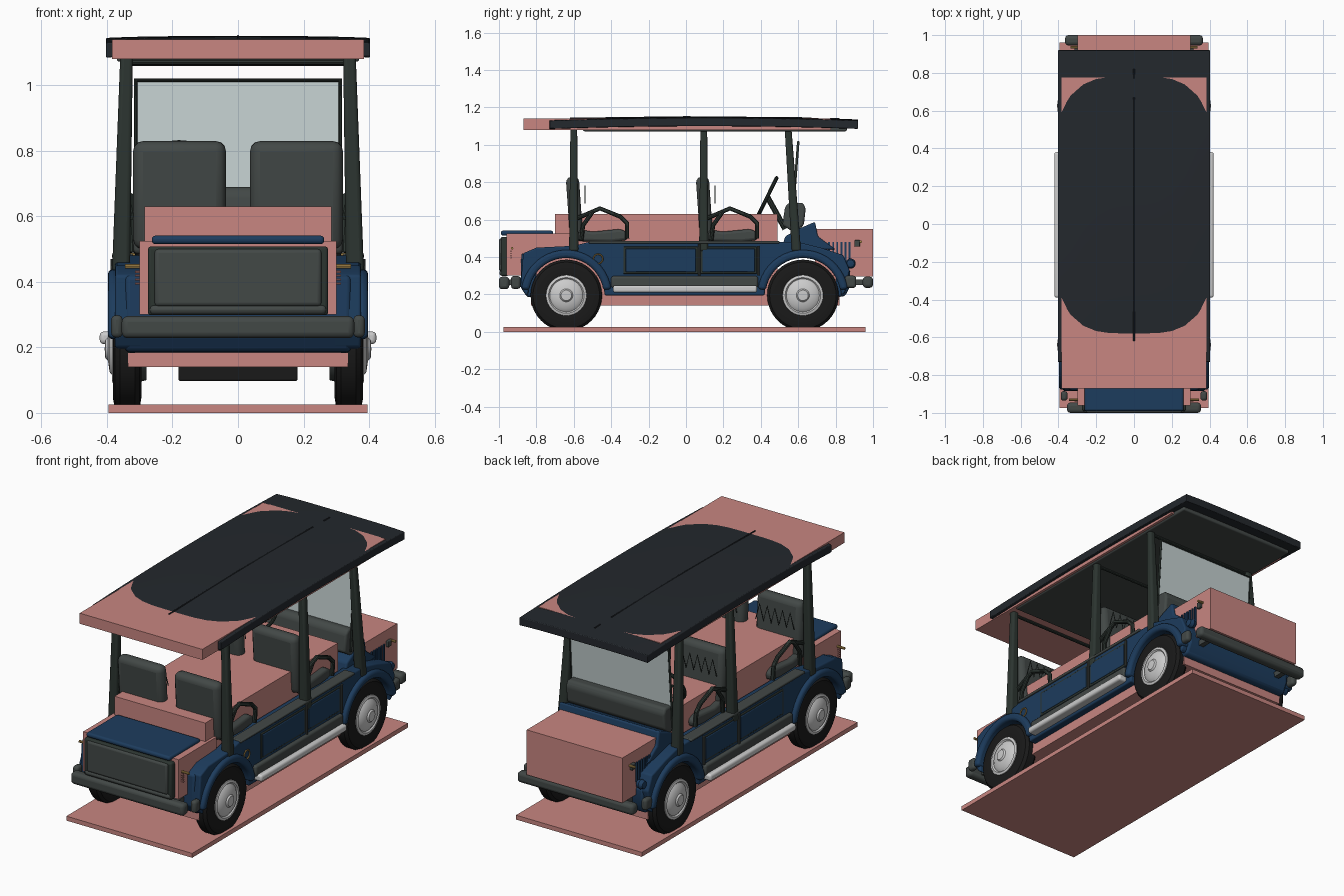
import bpy, bmesh, math
from mathutils import Vector

if "Cube" in bpy.data.objects:
    bpy.data.objects.remove(bpy.data.objects["Cube"])

def material(name, r, g, b):
    m = bpy.data.materials.new(name)
    m.diffuse_color = (r, g, b, 1)
    m.use_nodes = True
    m.node_tree.nodes["Principled BSDF"].inputs["Base Color"].default_value = m.diffuse_color
    return m

BLUE = material("blue_paint", .012, .045, .11)
PINK = material("pink_block", .58, .24, .22)
GREY = material("dark_grey", .055, .065, .062)
POST = material("post_green", .025, .035, .03)
ROOF = material("roof_dark", .017, .021, .026)
TIRE = material("tire_black", .01, .01, .01)
LIGHT = material("light_metal", .55, .55, .55)
GLASS = material("glass_tint", .55, .63, .63)
AMBER = material("amber", .45, .28, .08)

def finish(bm, name, mat, bevel=0, seg=3):
    bmesh.ops.recalc_face_normals(bm, faces=bm.faces)
    me = bpy.data.meshes.new(name)
    bm.to_mesh(me)
    bm.free()
    ob = bpy.data.objects.new(name, me)
    bpy.context.collection.objects.link(ob)
    me.materials.append(mat)
    if bevel:
        b = ob.modifiers.new("bevel", 'BEVEL')
        b.width, b.segments, b.limit_method = bevel, seg, 'ANGLE'
    if mat is not PINK:
        bpy.ops.object.select_all(action='DESELECT')
        ob.select_set(True)
        bpy.context.view_layer.objects.active = ob
        bpy.ops.object.shade_smooth_by_angle()
    return ob

def box(name, x0, x1, y0, y1, z0, z1, mat, bevel=0):
    bm = bmesh.new()
    bmesh.ops.create_cube(bm, size=1)
    for v in bm.verts:
        v.co = ((x0+x1)/2 + v.co.x*(x1-x0), (y0+y1)/2 + v.co.y*(y1-y0), (z0+z1)/2 + v.co.z*(z1-z0))
    return finish(bm, name, mat, bevel)

def prism(name, pts, x0, x1, mat, bevel=0):
    # side profile (y, z) extruded along x
    bm = bmesh.new()
    f = bm.faces.new([bm.verts.new((x0, y, z)) for y, z in pts])
    r = bmesh.ops.extrude_face_region(bm, geom=[f])
    for v in r['geom']:
        if isinstance(v, bmesh.types.BMVert):
            v.co.x = x1
    return finish(bm, name, mat, bevel)

def lathe(name, prof, y, z, mat, steps=40):
    # profile (x, radius) spun about an x-directed axis
    bm = bmesh.new()
    vs = [bm.verts.new((x, y, z + r)) for x, r in prof]
    es = [bm.edges.new(p) for p in zip(vs, vs[1:])]
    bmesh.ops.spin(bm, geom=vs + es, cent=(0, y, z), axis=(1, 0, 0), angle=2*math.pi, steps=steps)
    bmesh.ops.remove_doubles(bm, verts=bm.verts, dist=1e-4)
    return finish(bm, name, mat)

def tube(name, pts, r, mat, closed=False, res=3):
    cu = bpy.data.curves.new(name, 'CURVE')
    cu.dimensions, cu.bevel_depth, cu.bevel_resolution, cu.use_fill_caps = '3D', r, res, True
    sp = cu.splines.new('POLY')
    sp.points.add(len(pts) - 1)
    for p, c in zip(sp.points, pts):
        p.co = (*c, 1)
    sp.use_cyclic_u = closed
    ob = bpy.data.objects.new(name, cu)
    bpy.context.collection.objects.link(ob)
    cu.materials.append(mat)
    bpy.ops.object.select_all(action='DESELECT')
    ob.select_set(True)
    bpy.context.view_layer.objects.active = ob
    bpy.ops.object.convert(target='MESH')
    bpy.ops.object.shade_smooth_by_angle()

def arc(cy, cz, r, a0, a1, n):
    return [(cy + r*math.cos(math.radians(a0 + (a1-a0)*i/n)),
             cz + r*math.sin(math.radians(a0 + (a1-a0)*i/n))) for i in range(n+1)]

RW, FW, WZ = -.64, .625, .195     # wheel positions

# plain pink blocks
box("ground_block", -.395, .395, -.975, .96, 0, .025, PINK)
box("floor_block", -.335, .335, -.83, .82, .14, .30, PINK)
box("seat_block", -.285, .285, -.70, .49, .20, .63, PINK)
box("rear_block", -.30, .30, -.96, -.62, .30, .525, PINK)
box("nose_block", -.30, .30, .69, 1.0, .295, .55, PINK)
box("roof_block", -.385, .385, -.87, .775, 1.08, 1.14, PINK)

# roof with a gentle crown
bm = bmesh.new()
bmesh.ops.create_cube(bm, size=1)
bmesh.ops.subdivide_edges(bm, edges=bm.edges, cuts=11, use_grid_fill=True)
for v in bm.verts:
    x, y = v.co.x*.806, .095 + v.co.y*1.65
    v.co = (x, y, 1.15 - .21*x**4 - .0216*(y-.1)**2 + (v.co.z-.5)*.045)
finish(bm, "roof", ROOF, .018)
box("roof_liner", -.37, .37, -.55, .86, 1.072, 1.11, GREY, .008)
tube("roof_seam", [(0, -.62, 1.141), (0, 0, 1.149), (0, .67, 1.143)], .004, ROOF)
tube("roof_seam_front", [(0, .77, 1.14), (0, .82, 1.139)], .004, ROOF)

# body side profile with wheel arches
side = [(-.885, .24), (-.86, .20)] + arc(RW, WZ, .205, 180, 0, 16) + arc(FW, WZ, .205, 180, 0, 16) + \
       [(.85, .21), (.875, .33), (.84, .41), (.72, .45), (.60, .48), (-.52, .48), (-.60, .46),
        (-.80, .45), (-.87, .42)]
for s, tag in ((1, "right"), (-1, "left")):
    prism("body_side_" + tag, side, s*.29, s*.375, BLUE, .008)
    # fenders, tyres, hubs
    for cy, end in ((RW, "rear"), (FW, "front")):
        n = f"{end}_{tag}"
        prism("fender_" + n, arc(cy, WZ, .243, 172, 8, 20) + arc(cy, WZ, .2, 8, 172, 20), s*.30, s*.397, BLUE, .015)
        lathe("tire_" + n, [(s*.30, .10), (s*.295, .15), (s*.30, .178), (s*.315, .191), (s*.36, .191),
                            (s*.376, .178), (s*.382, .15), (s*.378, .11), (s*.37, .10)], cy, WZ, TIRE)
        lathe("hubcap_" + n, [(s*.36, .112), (s*.381, .108), (s*.385, .095), (s*.378, .088), (s*.392, .07),
                              (s*.397, .035), (s*.405, .028), (s*.407, 0)], cy, WZ, LIGHT, 32)
        lathe("brake_drum_" + n, [(s*.28, 0), (s*.28, .095), (s*.30, .10)], cy, WZ, GREY, 24)
    # door panels, sill and running board
    for k, (a, b) in enumerate(((-.335, .065), (.075, .38))):
        box(f"panel_frame_{tag}_{k}", s*.36, s*.379, a, b, .31, .455, POST, .004)
        box(f"side_panel_{tag}_{k}", s*.36, s*.383, a+.012, b-.012, .32, .445, BLUE, .004)
    tube("door_trim_" + tag, [(s*.382, .07, .30), (s*.382, .07, .47)], .007, GREY)
    tube("rear_door_trim_" + tag, [(s*.382, .385, .30), (s*.382, .385, .46)], .007, GREY)
    box("side_rail_" + tag, s*.32, s*.385, -.52, .50, .472, .486, GREY, .005)
    box("sill_" + tag, s*.34, s*.395, -.40, .385, .235, .298, GREY, .012)
    box("running_board_" + tag, s*.34, s*.422, -.39, .38, .21, .248, LIGHT, .012)
    # roof posts
    for n, y0, y1 in (("rear", -.60, -.60), ("middle", .095, .095), ("front", .59, .545)):
        bm = bmesh.new()
        bmesh.ops.create_cube(bm, size=1)
        for v in bm.verts:
            top = v.co.z > 0
            v.co = (s*(.34 if top else .357) + v.co.x*(.038 if top else .055),
                    (y1 if top else y0) + v.co.y*(.036 if top else .05), 1.10 if top else .43)
        finish(bm, f"post_{n}_{tag}", POST, .012)
    # seats with armrests and back springs
    for y, n in ((.095, "front"), (-.60, "rear")):
        n += "_" + tag
        ob = box("seat_back_" + n, s*.037, s*.32, -.035, .035, 0, .33, GREY, .03)
        ob.location = (0, y + .015, .50)
        ob.rotation_euler.x = math.radians(4)
        prism("seat_cushion_" + n, [(y+.02, .485), (y+.20, .48), (y+.285, .49), (y+.29, .53), (y+.25, .55),
                                    (y+.10, .535), (y+.02, .55)], s*.037, s*.32, GREY, .015)
        tube("armrest_" + n, [(s*.325, y+.0, .60), (s*.33, y+.06, .625), (s*.33, y+.14, .66), (s*.33, y+.25, .615),
                              (s*.33, y+.285, .58), (s*.325, y+.285, .50)], .012, POST)
        tube("armrest_brace_" + n, [(s*.33, y+.10, .64), (s*.33, y+.05, .57), (s*.325, y+.04, .49)], .012, POST)
        tube("back_springs_" + n, [(s*(.06+.024*i), y+.06, .69 + .09*(i % 2)) for i in range(11)], .003, POST, res=1)
    # lamps, grille slats, bumper ends
    tube("rear_marker_" + tag, [(s*.26, -.93, .447), (s*.345, -.93, .447)], .007, AMBER)
    tube("front_marker_" + tag, [(s*.29, .935, .482), (s*.335, .935, .482)], .007, AMBER)
    box("marker_base_" + tag, s*.29, s*.315, .90, .93, .455, .49, GREY, .004)
    for i in range(4):
        tube(f"tail_lamp_{tag}_{i}", [(s*.27, -.935, .395+.012*i), (s*.315, -.935, .395+.012*i)], .004, PINK, res=1)
    for i in range(6):
        box(f"grille_slat_{tag}_{i}", s*.29, s*.308, .76+.022*i, .77+.022*i, .37, .48, BLUE)
    lathe("headlight_" + tag, [(s*.31, 0), (s*.315, .02), (s*.335, .027), (s*.355, .02), (s*.36, 0)], .88, .365, BLUE, 20)
    box("front_bumper_end_" + tag, s*.352, s*.387, .85, .91, .235, .30, GREY, .014)
    box("rear_bumper_end_" + tag, s*.352, s*.387, -.935, -.885, .23, .298, GREY, .014)
    box("front_bumper_arm_" + tag, s*.25, s*.28, .82, .96, .25, .28, GREY)
    box("rear_bumper_arm_" + tag, s*.25, s*.28, -.96, -.84, .25, .28, GREY)

# filler cap ring
tube("filler_ring", [(.385, y, z) for y, z in arc(-.47, .39, .025, 0, 345, 23)], .004, AMBER, True)

# bumpers
box("front_bumper", -.365, .365, .945, 1.0, .235, .295, GREY, .018)
box("rear_bumper", -.355, .355, -1.0, -.945, .228, .295, GREY, .018)

# rear end
box("rear_panel_frame", -.275, .275, -.99, -.95, .298, .508, POST, .01)
box("rear_panel", -.255, .255, -1.0, -.96, .325, .50, GREY, .012)
box("rear_lower_roll", -.27, .27, -.998, -.955, .30, .33, GREY, .014)
box("rear_lid", -.263, .263, -.99, -.71, .515, .541, BLUE, .011)
prism("rear_apron", [(-.885, .24), (-.85, .185), (-.80, .185), (-.80, .42), (-.88, .42)], -.345, .345, BLUE, .015)

# front end: cowl, dash and apron
prism("front_apron", [(.80, .185), (.85, .19), (.88, .25), (.875, .34), (.80, .34)], -.345, .345, BLUE, .015)
prism("cowl", [(.51, .44), (.53, .51), (.60, .55), (.69, .588), (.705, .51), (.80, .44)], -.315, .315, BLUE, .01)
prism("dash_pad", [(.515, .57), (.53, .67), (.55, .69), (.625, .69), (.64, .66), (.63, .57), (.58, .53)],
      -.31, .31, GREY, .012)

# windshield
for n, z0, z1, m, x in (("windshield", .56, 1.01, GLASS, .31),):
    prism(n, [(.568, z0), (.598, z1), (.602, z1), (.572, z0)], -x, x, m)
tube("windshield_frame", [(-.312, .565, .56), (-.312, .60, 1.015), (.312, .60, 1.015), (.312, .565, .56)], .007, POST)

# bars between the posts
for n, y, z in (("rear", -.60, 1.07), ("middle", .095, 1.07), ("front", .545, 1.068)):
    tube("cross_bar_" + n, [(-.33, y, z), (.33, y, z)], .009, POST)

# steering wheel and column
c, u = Vector((-.18, .435, .722)), Vector((0, .44, .898))
rim = [c + .112*(math.cos(a)*Vector((1, 0, 0)) + math.sin(a)*u) for a in (math.tau*i/32 for i in range(32))]
tube("steering_wheel", rim, .01, POST, True)
for k in (0, 16, 24):
    tube(f"wheel_spoke_{k}", [c, rim[k]], .007, POST)
tube("steering_column", [c, (-.18, .53, .55)], .016, POST)

# axle housings
for cy, n in ((RW, "rear"), (FW, "front")):
    tube("axle_" + n, [(-.30, cy, WZ), (.30, cy, WZ)], .025, GREY)
    box("axle_housing_" + n, -.182, .182, cy-.10, cy+.10, .097, .15, TIRE, .006)
